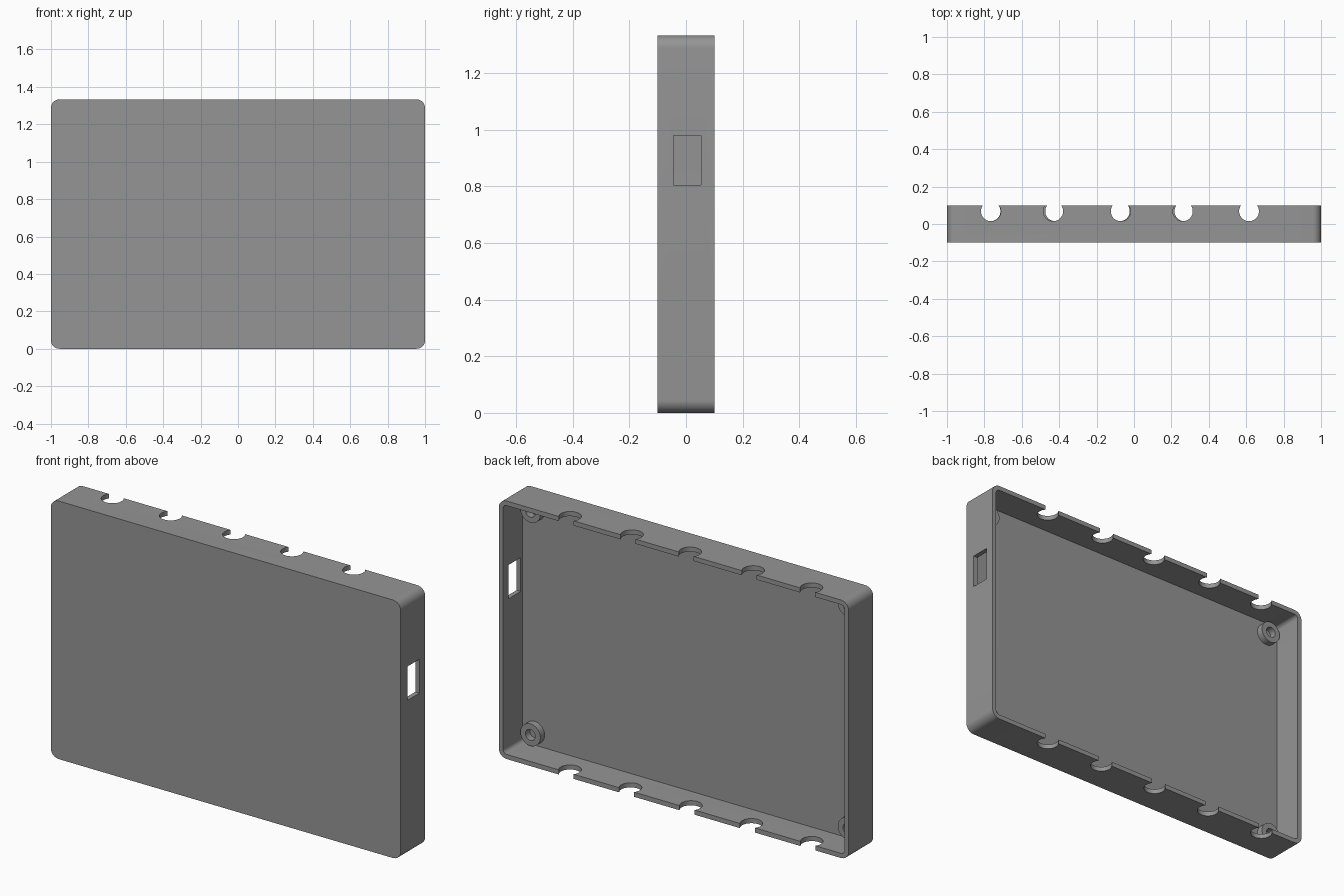
import bpy, bmesh, math

if "Cube" in bpy.data.objects:
    bpy.data.objects.remove(bpy.data.objects["Cube"])

H, D = 1.333, 0.2            # height and depth of the case
WALL, FLOOR_Y = 0.024, -0.06  # side wall thickness, inner floor plane

grey = bpy.data.materials.new("plain grey")
grey.diffuse_color = (0.3, 0.3, 0.3, 1)
grey.use_nodes = True
grey.node_tree.nodes["Principled BSDF"].inputs["Base Color"].default_value = grey.diffuse_color


def prism(name, loop, start, end, axis):
    """Extrude a 2D loop along y (loop is x,z) or along z (loop is x,y)."""
    place = (lambda p, t: (p[0], t, p[1])) if axis == 'y' else (lambda p, t: (p[0], p[1], t))
    bm = bmesh.new()
    a = [bm.verts.new(place(p, start)) for p in loop]
    b = [bm.verts.new(place(p, end)) for p in loop]
    bm.faces.new(a)
    bm.faces.new(b)
    for i in range(len(loop)):
        j = (i + 1) % len(loop)
        bm.faces.new((a[i], a[j], b[j], b[i]))
    bmesh.ops.recalc_face_normals(bm, faces=bm.faces)
    me = bpy.data.meshes.new(name)
    bm.to_mesh(me)
    bm.free()
    me.materials.append(grey)
    ob = bpy.data.objects.new(name, me)
    bpy.context.collection.objects.link(ob)
    return ob


def circle(cx, cy, r, n=40):
    return [(cx + r * math.cos(2 * math.pi * i / n), cy + r * math.sin(2 * math.pi * i / n))
            for i in range(n)]


def rounded_rect(inset, r, n=10):
    w, h = 1 - inset - r, H / 2 - inset - r
    pts = []
    for q, (sx, sy) in enumerate(((1, 1), (-1, 1), (-1, -1), (1, -1))):
        for i in range(n + 1):
            t = math.pi / 2 * (q + i / n)
            pts.append((sx * w + r * math.cos(t), H / 2 + sy * h + r * math.sin(t)))
    return pts


def cut(target, cutter):
    cutter.hide_render = True
    mod = target.modifiers.new("cut", 'BOOLEAN')
    mod.operation, mod.solver, mod.object = 'DIFFERENCE', 'EXACT', cutter
    bpy.context.view_layer.objects.active = target
    bpy.ops.object.modifier_apply(modifier=mod.name)
    bpy.data.objects.remove(cutter)


def smooth(ob):
    bpy.ops.object.select_all(action='DESELECT')
    ob.select_set(True)
    bpy.context.view_layer.objects.active = ob
    bpy.ops.object.shade_smooth_by_angle(angle=math.radians(30))


# Case: tray with rounded corners, open at the back
case = prism("case", rounded_rect(0, 0.045), -D / 2, D / 2, 'y')
cut(case, prism("pocket", rounded_rect(WALL, 0.021), FLOOR_Y, 0.2, 'y'))

# Round cable notches through the top and bottom walls
for x in (-0.765, -0.432, -0.071, 0.261, 0.615):
    cut(case, prism("top_notch", circle(x, 0.068, 0.053), H - 0.06, H + 0.1, 'z'))
for i in range(5):
    cut(case, prism("bottom_notch", circle(-0.767 + 0.3455 * i, 0.068, 0.053), -0.1, 0.06, 'z'))

# Rectangular port in the right wall
port = [(0.9, -0.045), (1.1, -0.045), (1.1, 0.053), (0.9, 0.053)]
cut(case, prism("port", port, 0.805, 0.98, 'z'))
smooth(case)

# Hollow screw posts in the four corners
for sx, side in ((-1, "left"), (1, "right")):
    for z, level in ((0.09, "lower"), (H - 0.09, "upper")):
        post = prism(f"screw_post_{level}_{side}", circle(sx * 0.907, z, 0.057), FLOOR_Y - 0.01, -0.025, 'y')
        cut(post, prism("post_hole", circle(sx * 0.907, z, 0.028), FLOOR_Y, 0.1, 'y'))
        smooth(post)
